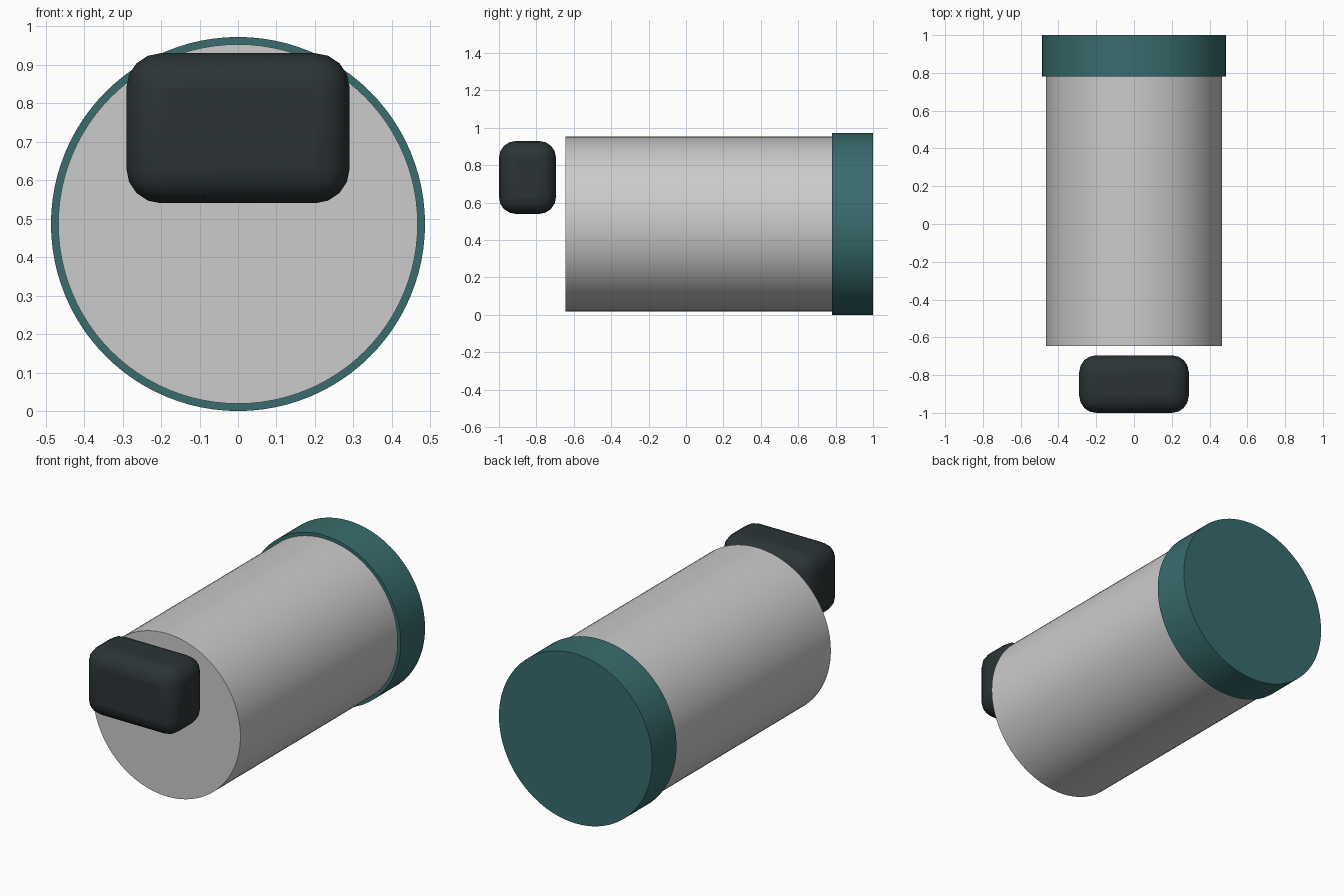
import bpy
import math

if "Cube" in bpy.data.objects:
    bpy.data.objects.remove(bpy.data.objects["Cube"])

AXIS_Z = 0.486


def finish(obj, name, color):
    obj.name = name
    mat = bpy.data.materials.new(name + "_paint")
    mat.diffuse_color = (*color, 1)
    mat.use_nodes = True
    mat.node_tree.nodes["Principled BSDF"].inputs["Base Color"].default_value = mat.diffuse_color
    obj.data.materials.append(mat)
    bpy.ops.object.shade_smooth_by_angle(angle=math.radians(35))


def drum(name, radius, y0, y1, color):
    """Closed cylinder lying along y."""
    bpy.ops.mesh.primitive_cylinder_add(
        vertices=96, radius=radius, depth=y1 - y0,
        location=(0, (y0 + y1) / 2, AXIS_Z), rotation=(math.pi / 2, 0, 0))
    finish(bpy.context.object, name, color)


# Main barrel and the slightly wider end cap
drum("barrel", 0.467, -0.645, 0.80, (0.68, 0.71, 0.70))
drum("end_cap", 0.486, 0.78, 1.0, (0.04, 0.15, 0.155))

# Rounded block floating just in front of the barrel
bpy.ops.mesh.primitive_cube_add(size=1, location=(0, -0.8475, 0.735))
block = bpy.context.object
block.scale = (0.58, 0.305, 0.39)
bpy.ops.object.transform_apply(location=False, rotation=False, scale=True)
bevel = block.modifiers.new("rounding", 'BEVEL')
bevel.width = 0.09
bevel.segments = 4
finish(block, "front_block", (0.025, 0.034, 0.037))
